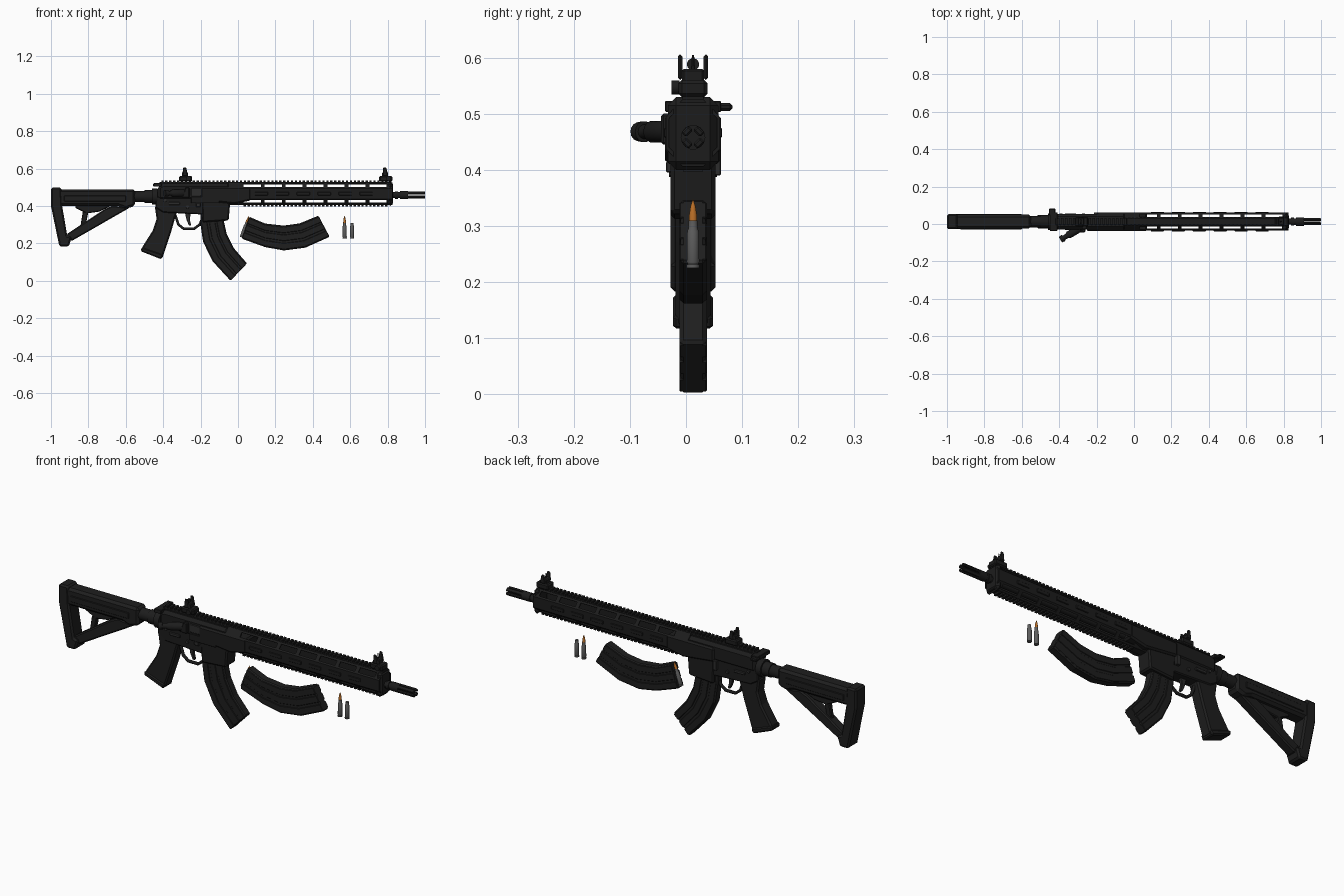
import bpy, bmesh, math
from mathutils import Vector, Matrix

cube = bpy.data.objects.get("Cube")
if cube:
    bpy.data.objects.remove(cube, do_unlink=True)

C = 0.0125   # y of the centre plane
BORE = 0.458  # height of the barrel axis


def material(name, r, g, b):
    m = bpy.data.materials.new(name)
    m.use_nodes = True
    m.diffuse_color = (r, g, b, 1)
    bsdf = m.node_tree.nodes["Principled BSDF"]
    bsdf.inputs["Base Color"].default_value = (r, g, b, 1)
    bsdf.inputs["Roughness"].default_value = 0.6
    return m


METAL = material("black metal", 0.012, 0.012, 0.012)
POLYMER = material("black polymer", 0.013, 0.013, 0.013)
STEEL = material("dark steel", 0.025, 0.025, 0.025)
CASE = material("grey case", 0.11, 0.11, 0.11)
COPPER = material("copper tip", 0.5, 0.16, 0.02)


def finish(name, bm, mat, bevel=0.0):
    bmesh.ops.recalc_face_normals(bm, faces=bm.faces)
    me = bpy.data.meshes.new(name)
    bm.to_mesh(me)
    bm.free()
    me.materials.append(mat)
    ob = bpy.data.objects.new(name, me)
    bpy.context.collection.objects.link(ob)
    if bevel:
        mod = ob.modifiers.new("bevel", 'BEVEL')
        mod.width = bevel
        mod.segments = 1
        mod.limit_method = 'ANGLE'
    return ob


def prism(name, pts, half, mat=METAL, bevel=0.004, y=C):
    """Side profile in x and z, extruded across y."""
    bm = bmesh.new()
    face = bm.faces.new([bm.verts.new((x, y - half, z)) for x, z in pts])
    new = bmesh.ops.extrude_face_region(bm, geom=[face])["geom"]
    bmesh.ops.translate(bm, vec=(0, 2 * half, 0),
                        verts=[v for v in new if isinstance(v, bmesh.types.BMVert)])
    return finish(name, bm, mat, bevel)


def box(name, x0, x1, z0, z1, half, mat=METAL, bevel=0.002, y=C):
    return prism(name, [(x0, z0), (x1, z0), (x1, z1), (x0, z1)], half, mat, bevel, y)


def lathe(name, rings, start, direction, mat=METAL, segs=14):
    """Rings of (distance, radius) turned around an axis."""
    bm = bmesh.new()
    rot = Vector(direction).to_track_quat('Z', 'Y').to_matrix().to_4x4()
    loops = [[bm.verts.new((r * math.cos(i * math.tau / segs), r * math.sin(i * math.tau / segs), d))
              for i in range(segs)] for d, r in rings]
    for a, b in zip(loops, loops[1:]):
        for i in range(segs):
            j = (i + 1) % segs
            bm.faces.new((a[i], a[j], b[j], b[i]))
    bm.faces.new(loops[0])
    bm.faces.new(loops[-1])
    bmesh.ops.transform(bm, matrix=Matrix.Translation(start) @ rot, verts=bm.verts)
    ob = finish(name, bm, mat)
    for p in ob.data.polygons:
        p.use_smooth = len(p.vertices) == 4
    ob.data.set_sharp_from_angle(angle=math.radians(35))
    return ob


def repeat(ob, count, step):
    mod = ob.modifiers.new("array", 'ARRAY')
    mod.count = count
    mod.use_relative_offset = False
    mod.use_constant_offset = True
    mod.constant_offset_displace = (step, 0, 0)


# Shoulder stock
prism("stock_body", [(-0.97, 0.489), (-0.55, 0.489), (-0.55, 0.4), (-0.6, 0.385),
                     (-0.64, 0.4), (-0.97, 0.4)], 0.037, POLYMER, 0.012)
prism("butt_plate", [(-1, 0.498), (-0.945, 0.498), (-0.94, 0.4), (-0.913, 0.24), (-0.888, 0.235),
                     (-0.905, 0.183), (-0.955, 0.183), (-1, 0.4)], 0.04, POLYMER, 0.008)
prism("stock_strut", [(-0.92, 0.212), (-0.885, 0.215), (-0.58, 0.39), (-0.67, 0.402),
                      (-0.71, 0.385), (-0.915, 0.25)], 0.026, POLYMER, 0.006)
prism("stock_lever", [(-0.87, 0.41), (-0.87, 0.39), (-0.81, 0.36), (-0.74, 0.37),
                      (-0.66, 0.41)], 0.012, POLYMER)
prism("stock_brace", [(-0.83, 0.37), (-0.8, 0.37), (-0.815, 0.29), (-0.845, 0.275)], 0.012, POLYMER)
for side in (-1, 1):
    box("stock_side_panel", -0.93, -0.6, 0.425, 0.455, 0.003, POLYMER, y=C + side * 0.038)

# Buffer tube and its nut
lathe("buffer_tube", [(0, 0.03), (0.06, 0.03), (0.06, 0.035), (0.1, 0.035), (0.1, 0.044),
                      (0.13, 0.044)], (-0.56, C, 0.45), (1, 0, 0))

# Receiver
prism("upper_receiver", [(-0.43, 0.43), (-0.04, 0.43), (-0.04, 0.52), (-0.4, 0.52),
                         (-0.43, 0.505)], 0.042, METAL, 0.015)
prism("lower_receiver", [(-0.44, 0.45), (-0.44, 0.39), (-0.4, 0.365), (-0.2, 0.355),
                         (-0.17, 0.35), (-0.06, 0.35), (-0.045, 0.45)], 0.036, METAL, 0.005)
prism("magazine_well", [(-0.195, 0.44), (-0.19, 0.312), (-0.05, 0.322), (-0.04, 0.44)], 0.04, METAL, 0.007)
box("receiver_rail", -0.42, -0.03, 0.515, 0.528, 0.018)
box("port_cover", -0.25, -0.1, 0.455, 0.495, 0.004, STEEL, y=C - 0.043)
box("open_cover_flap", -0.25, -0.1, 0.415, 0.45, 0.004, y=C - 0.046)
prism("shell_deflector", [(-0.3, 0.445), (-0.26, 0.445), (-0.26, 0.5), (-0.28, 0.5)], 0.012, y=C - 0.045)
lathe("forward_assist", [(0, 0.02), (0.07, 0.02), (0.08, 0.013), (0.1, 0.013), (0.1, 0.019),
                         (0.12, 0.017)], (-0.29, C - 0.036, 0.468), (-0.85, -0.5, 0))
box("charging_handle", -0.45, -0.41, 0.503, 0.523, 0.05)
prism("charging_latch", [(-0.455, 0.505), (-0.42, 0.505), (-0.42, 0.519), (-0.455, 0.519)], 0.018, y=C + 0.052)
for side in (-1, 1):
    box("selector_lever", -0.37, -0.31, 0.406, 0.42, 0.005, STEEL, y=C + side * 0.039)
    for x, z in ((-0.39, 0.43), (-0.07, 0.425), (-0.27, 0.395)):
        lathe("receiver_pin", [(0, 0.009), (0.008, 0.008)], (x, C + side * 0.035, z), (0, side, 0), STEEL, 10)
box("magazine_release", -0.225, -0.2, 0.395, 0.415, 0.008, STEEL, y=C - 0.04)
box("bolt_catch", -0.215, -0.195, 0.39, 0.44, 0.008, STEEL, y=C + 0.042)

# Grip, trigger and guard
prism("pistol_grip", [(-0.445, 0.4), (-0.32, 0.385), (-0.335, 0.34), (-0.355, 0.27), (-0.375, 0.21),
                      (-0.405, 0.12), (-0.42, 0.12), (-0.515, 0.16), (-0.515, 0.175), (-0.455, 0.27),
                      (-0.435, 0.33)], 0.031, POLYMER, 0.01)
prism("grip_base", [(-0.515, 0.18), (-0.52, 0.158), (-0.41, 0.115), (-0.4, 0.14)], 0.036, POLYMER, 0.006)
prism("trigger", [(-0.285, 0.37), (-0.25, 0.37), (-0.258, 0.33), (-0.25, 0.295), (-0.262, 0.295),
                  (-0.275, 0.325)], 0.008, STEEL, 0.002)
guard = bpy.data.curves.new("trigger_guard", 'CURVE')
guard.dimensions = '3D'
guard.bevel_depth = 0.008
guard.bevel_resolution = 1
path = [(-0.335, 0.35), (-0.318, 0.3), (-0.29, 0.278), (-0.235, 0.278), (-0.205, 0.3), (-0.19, 0.335)]
line = guard.splines.new('POLY')
line.points.add(len(path) - 1)
for p, (x, z) in zip(line.points, path):
    p.co = (x, C, z, 1)
guard.materials.append(METAL)
bpy.context.collection.objects.link(bpy.data.objects.new("trigger_guard", guard))

# Handguard: eight-sided tube with slots cut through the slanted sides
quarter = [(0.048, 0.028), (0.042, 0.035), (0.025, 0.053), (0.018, 0.06)]
section = quarter + [(-y, z) for y, z in reversed(quarter)]
section += [(-y, -z) for y, z in section]
SLOTS, PITCH = 7, 0.112
stations = [-0.05]
for i in range(SLOTS):
    stations += [0.03 + i * PITCH, 0.03 + i * PITCH + PITCH - 0.02]
stations.append(0.825)
bm = bmesh.new()
rings = [[bm.verts.new((x, C + y, 0.466 + z)) for y, z in section] for x in stations]
for s, (a, b) in enumerate(zip(rings, rings[1:])):
    for i in range(16):
        if s % 2 and i % 4 == 1:
            continue
        j = (i + 1) % 16
        bm.faces.new((a[i], a[j], b[j], b[i]))
tube = finish("handguard", bm, METAL)
solid = tube.modifiers.new("wall", 'SOLIDIFY')
solid.thickness = 0.006
solid.offset = -1
box("handguard_rail", -0.04, 0.82, 0.522, 0.529, 0.018)
repeat(box("top_rail_teeth", -0.41, -0.398, 0.526, 0.537, 0.019, bevel=0.0), 59, 0.021)
repeat(box("bottom_rail_teeth", 0.03, 0.042, 0.396, 0.408, 0.017, bevel=0.0), 37, 0.021)
prism("handguard_collar", [(-0.2, 0.43), (-0.02, 0.41), (0.07, 0.43), (0.07, 0.5), (-0.2, 0.5)], 0.05, METAL, 0.008)
for side in (-1, 1):
    repeat(box("side_slot_plate", 0.09, 0.16, 0.457, 0.475, 0.003, y=C + side * 0.049), 6, PITCH)
box("handguard_front_cap", 0.8, 0.83, 0.4, 0.53, 0.045, METAL, 0.02)

# Barrel and pronged muzzle
lathe("barrel", [(0, 0.016), (0.87, 0.016), (0.87, 0.021), (0.885, 0.021), (0.885, 0.017),
                 (0.895, 0.017), (0.895, 0.022), (0.94, 0.022), (0.94, 0.01)], (-0.03, C, BORE), (1, 0, 0))
for i in range(4):
    prong = box("muzzle_prong", 0.9, 1.0, 0.009, 0.021, 0.009, METAL, 0.003, y=0)
    prong.matrix_world = Matrix.Translation((0, C, BORE)) @ Matrix.Rotation(math.radians(45 + i * 90), 4, 'X')


# Folding sights
def sight(name, x):
    box(name + "_base", x - 0.03, x + 0.04, 0.53, 0.56, 0.026, METAL, 0.006)
    box(name + "_block", x - 0.015, x + 0.018, 0.55, 0.58, 0.02, METAL, 0.004)
    for side in (-1, 1):
        prism(name + "_wing", [(x - 0.013, 0.56), (x + 0.018, 0.56), (x + 0.008, 0.606), (x - 0.008, 0.606)],
              0.004, y=C + side * 0.023)
    lathe(name + "_knob", [(0, 0.013), (0.014, 0.013)], (x + 0.02, C - 0.024, 0.547), (0, -1, 0))


sight("rear_sight", -0.285)
sight("front_sight", 0.785)
lathe("front_sight_post", [(0, 0.004), (0.035, 0.002)], (0.785, C, 0.57), (0, 0, 1), segs=8)
lathe("rear_aperture", [(0, 0.011), (0.008, 0.011)], (-0.29, C, 0.588), (1, 0, 0))

# Curved magazines: one shape, placed loose and seated in the well
outer = [(0.02, 0.225), (0.145, 0.18), (0.245, 0.162), (0.36, 0.177), (0.49, 0.235)]
inner = [(0.06, 0.342), (0.145, 0.306), (0.245, 0.295), (0.33, 0.307), (0.43, 0.348)]


def band(t0, t1):
    at = lambda t: [Vector(o).lerp(Vector(i), t) - Vector(outer[-1]) for o, i in zip(outer, inner)]
    return [tuple(p) for p in at(t0) + at(t1)[::-1]]


parts = [prism("magazine_body", band(0, 1), 0.022, POLYMER, 0.005, 0)]
for t in (0.04, 0.38, 0.7):
    parts.append(prism("magazine_rib", band(t, t + 0.25), 0.0245, POLYMER, 0.002, 0))
for part in parts:
    seated = part.copy()
    seated.name = "seated_" + part.name
    bpy.context.collection.objects.link(seated)
    seated.matrix_world = Matrix.Translation((-0.04, C, 0)) @ Matrix.Rotation(math.radians(71.5), 4, 'Y')
    part.location = (outer[-1][0], C, outer[-1][1])


# Cartridges
def cartridge(x, z, direction, tip=True):
    start = Vector((x, C, z))
    lathe("cartridge_case", [(0, 0.0115), (0.006, 0.0115), (0.007, 0.0095), (0.011, 0.0115),
                             (0.065, 0.0105), (0.072, 0.008), (0.085, 0.008)], start, direction, CASE)
    if tip:
        lathe("cartridge_tip", [(0.08, 0.0076), (0.095, 0.007), (0.11, 0.0045), (0.121, 0.001)],
              start, direction, COPPER)


cartridge(0.57, 0.225, (0, 0, 1))
cartridge(0.61, 0.225, (0, 0, 1), False)
cartridge(0.02, 0.232, (0.04, 0, 0.117))
